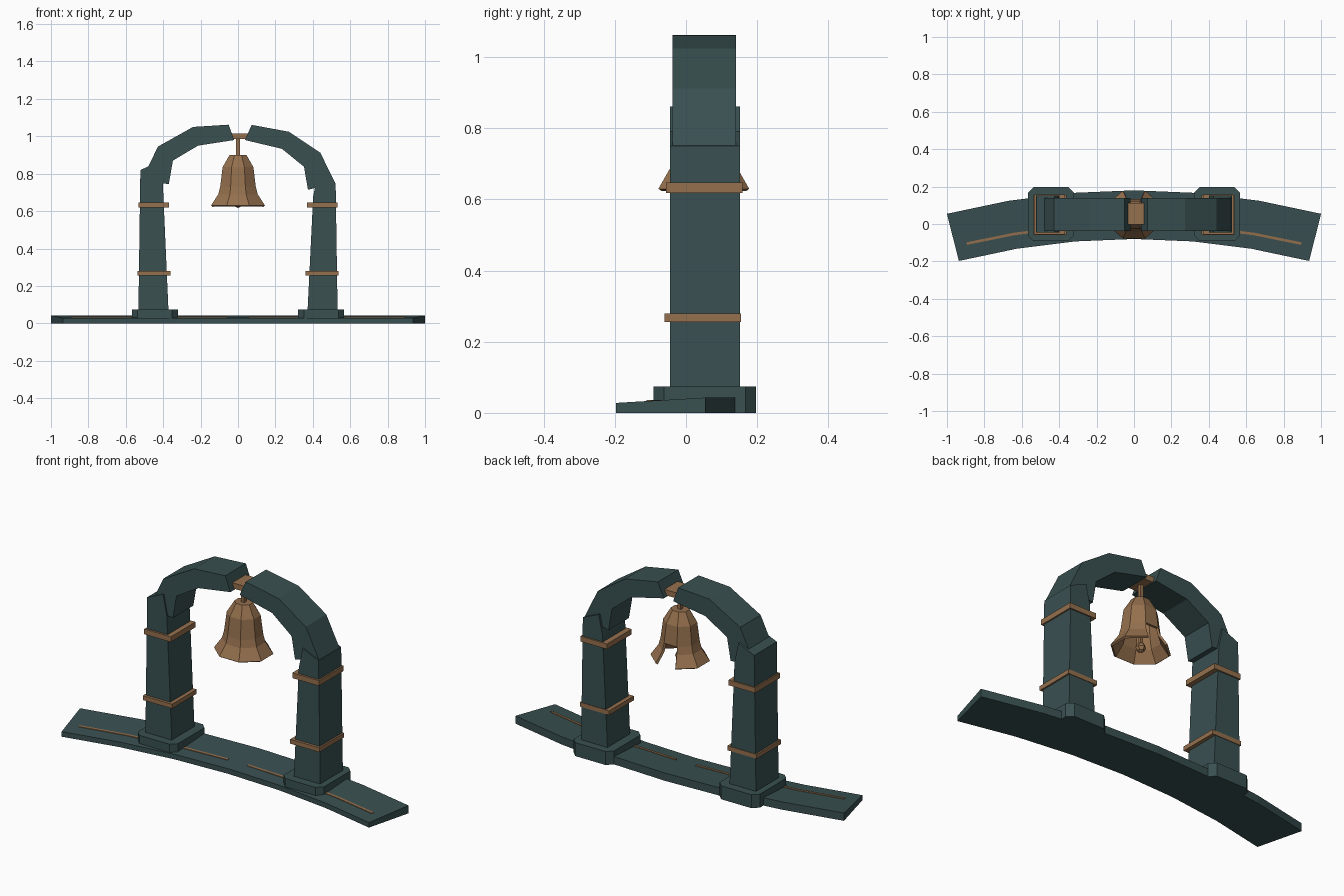
import bpy, bmesh, math

if "Cube" in bpy.data.objects:
    bpy.data.objects.remove(bpy.data.objects["Cube"])


def material(name, rgb):
    m = bpy.data.materials.new(name)
    m.diffuse_color = (*rgb, 1)
    m.use_nodes = True
    m.node_tree.nodes["Principled BSDF"].inputs["Base Color"].default_value = m.diffuse_color
    return m


STONE = material("dark_teal_stone", (0.041, 0.079, 0.081))
BRASS = material("aged_brass", (0.30, 0.162, 0.075))


def finish(name, bm, mat):
    bmesh.ops.recalc_face_normals(bm, faces=bm.faces[:])
    me = bpy.data.meshes.new(name)
    bm.to_mesh(me)
    bm.free()
    me.materials.append(mat)
    ob = bpy.data.objects.new(name, me)
    bpy.context.collection.objects.link(ob)
    return ob


def loft(name, rings, mat):
    """Closed solid through rings of equal point count, capped at both ends."""
    bm = bmesh.new()
    vs = [[bm.verts.new(p) for p in r] for r in rings]
    n = len(rings[0])
    for a, b in zip(vs, vs[1:]):
        for i in range(n):
            j = (i + 1) % n
            bm.faces.new((a[i], a[j], b[j], b[i]))
    bm.faces.new(vs[0])
    bm.faces.new(vs[-1])
    return finish(name, bm, mat)


def slab(name, outline, y0, y1, mat):
    """Front outline (x, z) extruded along y."""
    return loft(name, [[(x, y, z) for x, z in outline] for y in (y0, y1)], mat)


def box(name, x0, x1, y0, y1, z0, z1, mat):
    return slab(name, [(x0, z0), (x1, z0), (x1, z1), (x0, z1)], y0, y1, mat)


# Curved base, its top sloping down to the front
CY, R_IN, R_OUT, HALF = -3.87, 3.79, 4.05, math.radians(14.3)


def arc(r, a, z):
    return (r * math.sin(a), CY + r * math.cos(a), z)


def arc_slab(name, angles, r0, r1, zb0, zb1, zt0, zt1, mat):
    return loft(name, [[arc(r0, a, zb0), arc(r1, a, zb1), arc(r1, a, zt1), arc(r0, a, zt0)]
                       for a in angles], mat)


arc_slab("curved_base", [HALF * (i / 3 - 1) for i in range(7)],
         R_IN, R_OUT, 0, 0, 0.028, 0.043, STONE)

# Brass inlay lines along the base
for side, s in (("left", -1), ("right", 1)):
    angles = [s * a for a in (0.0155, HALF / 3, HALF * 2 / 3, math.radians(13.37))]
    arc_slab(side + "_inlay", angles, 3.863, 3.877, 0.029, 0.029, 0.0355, 0.0362, BRASS)

# Pads, leaning pillars with broken tops, and brass bands
for side, s, drop in (("left", -1, 0.0), ("right", 1, 0.07)):
    x0, x1, y0, y1, c = 0.322, 0.567, -0.092, 0.197, 0.03
    pad = [(x0 + c, y0), (x1 - c, y0), (x1, y0 + c), (x1, y1 - c),
           (x1 - c, y1), (x0 + c, y1), (x0, y1 - c), (x0, y0 + c)]
    loft(side + "_pad", [[(s * x, y, z) for x, y in pad] for z in (0, 0.074)], STONE)

    pillar = [(0.37, 0.03), (0.533, 0.03), (0.522, 0.82 - drop),
              (0.425, 0.862 - drop), (0.402, 0.75 - drop)]
    slab(side + "_pillar", [(s * x, z) for x, z in pillar], -0.045, 0.152, STONE)

    for label, a, b, f, k, z0, z1 in (("upper", 0.37, 0.532, -0.056, 0.159, 0.618, 0.647),
                                      ("lower", 0.36, 0.538, -0.06, 0.155, 0.256, 0.28)):
        box(f"{side}_{label}_band", s * a, s * b, f, k, z0, z1, BRASS)


# Two halves of the broken arch, as matching outer and inner points
def arch_half(name, outer, inner):
    loft(name, [[(o[0], -0.038, o[1]), (o[0], 0.14, o[1]),
                 (i[0], 0.14, i[1]), (i[0], -0.038, i[1])]
                for o, i in zip(outer, inner)], STONE)


arch_half("left_arch",
          [(-0.515, 0.765), (-0.428, 0.945), (-0.24, 1.05), (-0.05, 1.062)],
          [(-0.37, 0.744), (-0.348, 0.87), (-0.214, 0.95), (-0.02, 0.98)])
arch_half("right_arch",
          [(0.52, 0.75), (0.44, 0.912), (0.273, 1.024), (0.073, 1.061)],
          [(0.374, 0.714), (0.353, 0.837), (0.235, 0.933), (0.037, 0.98)])

# Hanger bar between the halves and the stem to the bell
BY = 0.05
box("hanger_bar", -0.035, 0.055, -0.003, 0.113, 0.985, 1.015, BRASS)
box("bell_stem", -0.01, 0.01, BY - 0.01, BY + 0.01, 0.89, 0.99, BRASS)

# Hollow eight-sided bell with a chip missing at the back of the rim
profile = [(0.049, 0.90), (0.089, 0.835), (0.103, 0.73), (0.114, 0.69), (0.156, 0.63)]
bm = bmesh.new()
rings = []
for r, z in profile:
    rings.append([bm.verts.new((r * math.cos(a), BY + 0.885 * r * math.sin(a), z))
                  for a in (math.radians(22.5 + 45 * i) for i in range(8))])
bm.faces.new(rings[0])
for level, (a, b) in enumerate(zip(rings, rings[1:])):
    for i in range(8):
        if i == 1 and level >= 2:
            continue
        j = (i + 1) % 8
        bm.faces.new((a[i], b[i], b[j], a[j]))
bell = finish("bell", bm, BRASS)
wall = bell.modifiers.new("wall", "SOLIDIFY")
wall.thickness = 0.012
wall.offset = -1

# Clapper: rod and faceted weight
box("clapper_rod", -0.008, 0.008, BY - 0.008, BY + 0.008, 0.65, 0.895, BRASS)
bm = bmesh.new()
bmesh.ops.create_uvsphere(bm, u_segments=6, v_segments=4, radius=0.026)
bmesh.ops.translate(bm, vec=(0, BY, 0.643), verts=bm.verts[:])
finish("clapper_weight", bm, BRASS)
